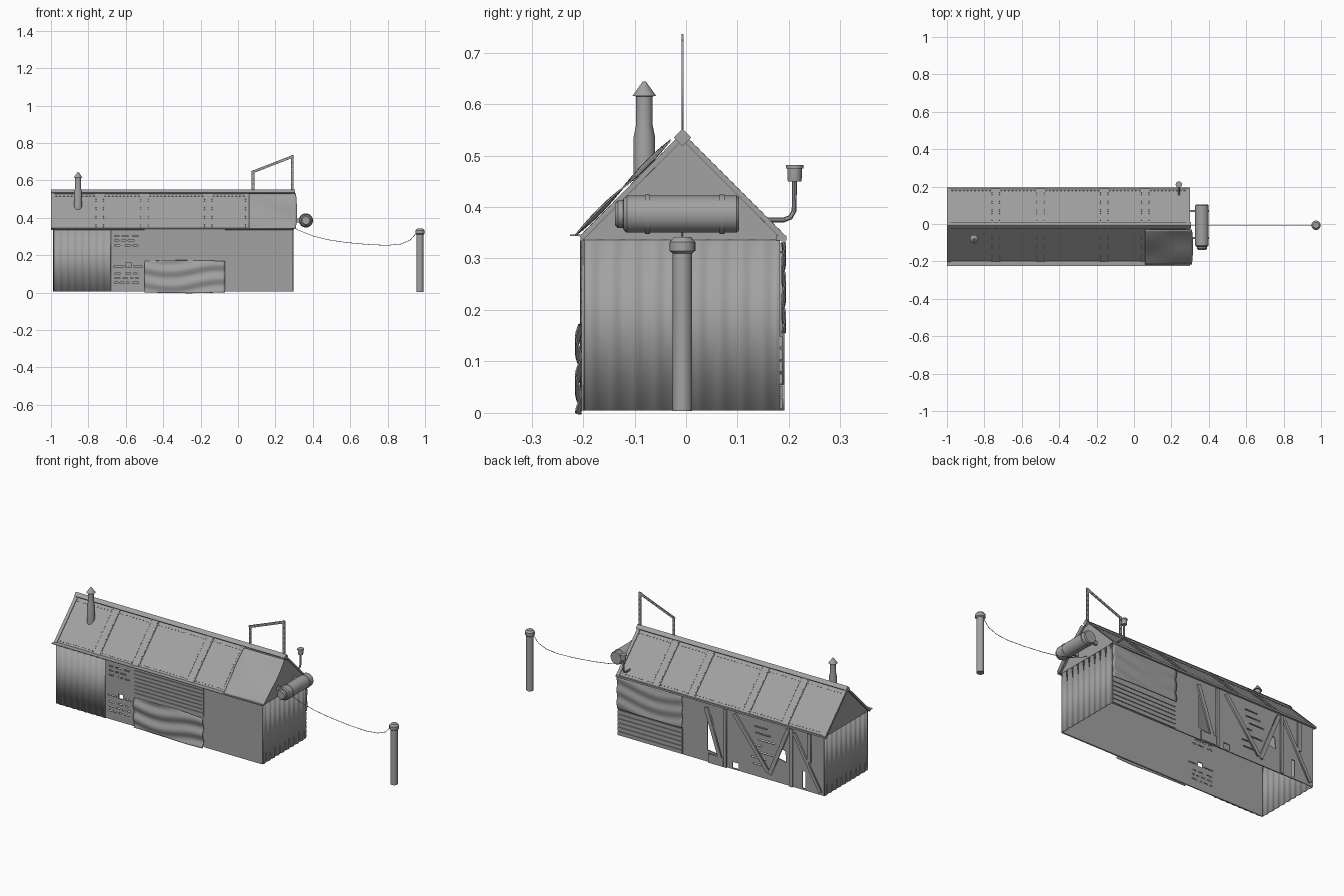
import bpy, bmesh, random
from math import pi, sin, cos
from mathutils import Matrix, Vector, Euler

cube = bpy.data.objects.get("Cube")
if cube:
    bpy.data.objects.remove(cube)
rng = random.Random(4)

grey = bpy.data.materials.new("weathered grey")
grey.use_nodes = True
TONE = (0.36, 0.36, 0.36, 1)
grey.diffuse_color = TONE
grey.node_tree.nodes["Principled BSDF"].inputs["Base Color"].default_value = TONE

FACING_Y = Euler((pi / 2, 0, 0))
FACING_X = Euler((pi / 2, 0, pi / 2))
smooth = []


def add(name, mesh):
    obj = bpy.data.objects.new(name, mesh)
    bpy.context.collection.objects.link(obj)
    mesh.materials.clear()
    mesh.materials.append(grey)
    return obj


def finish(name, bm):
    bmesh.ops.recalc_face_normals(bm, faces=bm.faces)
    mesh = bpy.data.meshes.new(name)
    bm.to_mesh(mesh)
    bm.free()
    return add(name, mesh)


def boxes(name, items, matrix=Matrix()):
    bm = bmesh.new()
    for centre, size in items:
        place = matrix @ Matrix.Translation(centre) @ Matrix.Diagonal((*size, 1))
        bmesh.ops.create_cube(bm, size=1, matrix=place)
    return finish(name, bm)


def from_curve(name, curve):
    temp = bpy.data.objects.new(name, curve)
    bpy.context.collection.objects.link(temp)
    deps = bpy.context.evaluated_depsgraph_get()
    mesh = bpy.data.meshes.new_from_object(temp.evaluated_get(deps))
    bpy.data.objects.remove(temp)
    return add(name, mesh)


def spline(curve, points, cyclic):
    s = curve.splines.new("POLY")
    s.points.add(len(points) - 1)
    for p, co in zip(s.points, points):
        p.co = (*co, 0, 1) if len(co) == 2 else (*co, 1)
    s.use_cyclic_u = cyclic


def plate(name, loops, loc, turn=FACING_Y, thick=0.006):
    """Flat board: the first loop is the outline, the others are holes."""
    curve = bpy.data.curves.new(name, "CURVE")
    curve.dimensions = "2D"
    curve.fill_mode = "BOTH"
    curve.extrude = thick / 2
    for loop in loops:
        spline(curve, loop, True)
    obj = from_curve(name, curve)
    obj.location, obj.rotation_euler = loc, turn
    return obj


def tube(name, points, radius):
    curve = bpy.data.curves.new(name, "CURVE")
    curve.dimensions = "3D"
    curve.bevel_depth, curve.bevel_resolution = radius, 3
    curve.use_fill_caps = True
    spline(curve, points, False)
    smooth.append(from_curve(name, curve))


def lathe(name, profile, loc, turn=(0, 0, 0)):
    bm = bmesh.new()
    verts = [bm.verts.new((r, 0, z)) for r, z in profile]
    edges = [bm.edges.new(pair) for pair in zip(verts, verts[1:])]
    bmesh.ops.spin(bm, geom=verts + edges, axis=(0, 0, 1), cent=(0, 0, 0),
                   angle=2 * pi, steps=24, use_merge=True)
    bmesh.ops.remove_doubles(bm, verts=bm.verts, dist=0.0001)
    obj = finish(name, bm)
    obj.location, obj.rotation_euler = loc, turn
    smooth.append(obj)


def sheet(name, fn, nu, nv):
    """Bent metal sheet from a function of u and v in 0..1."""
    bm = bmesh.new()
    rows = [[bm.verts.new(fn(i / nu, j / nv)) for i in range(nu + 1)] for j in range(nv + 1)]
    for a, b in zip(rows, rows[1:]):
        for i in range(nu):
            bm.faces.new((a[i], a[i + 1], b[i + 1], b[i]))
    obj = finish(name, bm)
    mod = obj.modifiers.new("thickness", "SOLIDIFY")
    mod.thickness, mod.offset = 0.003, 0
    smooth.append(obj)


def rect(x0, z0, x1, z1):
    return [(x0, z0), (x1, z0), (x1, z1), (x0, z1)]


def bar(p, q, width):
    p, q = Vector(p), Vector(q)
    side = (q - p).orthogonal().normalized() * width / 2
    return [tuple(v) for v in (p + side, q + side, q - side, p - side)]


LEFT_END, RIGHT_END, FLOOR, TOP = -0.985, 0.293, 0.005, 0.336
FRONT, BACK, MID = -0.197, 0.18, -0.007
outline = rect(LEFT_END, FLOOR, RIGHT_END, TOP)

# Front wall with broken slots between the boards
slots = [rect(-0.6, 0.135, -0.572, 0.16)]
for z in (0.05, 0.075, 0.1, 0.25, 0.275, 0.3):
    x = -0.66
    while x < -0.54:
        length = rng.uniform(0.012, 0.035)
        slots.append(rect(x, z, x + length, z + 0.006))
        x += length + rng.uniform(0.01, 0.03)
slots += [rect(-0.665, 0.138, -0.61, 0.143), rect(-0.56, 0.138, -0.51, 0.143)]
plate("front_wall", [outline] + slots, (0, FRONT, 0))
sheet("front_ribbed_sheet", lambda u, v: (-0.985 + 0.305 * u, -0.202 + 0.002 * sin(u * 16 * pi),
                                          FLOOR + 0.33 * v), 96, 1)
boxes("front_planks", [((-0.285, -0.202, 0.185 + 0.021 * i), (0.43, 0.005, 0.018)) for i in range(8)])
boxes("front_plain_panel", [((0.111, -0.201, 0.17), (0.364, 0.004, 0.33))])
sheet("front_buckled_sheet", lambda u, v: (
    -0.5 + 0.43 * u, -0.209 + 0.005 * sin(v * 4.5 * pi + 1.5 * sin(u * 5)),
    0.002 + 0.166 * v + 0.01 * sin(u * pi) * (v - 0.5)), 30, 24)

# Back wall with missing boards
gaps = [[(-0.26, 0.27), (-0.285, 0.27), (-0.345, 0.06), (-0.26, 0.07)],
        rect(-0.455, 0.012, -0.415, 0.045),
        [(-0.7, 0.14), (-0.75, 0.13), (-0.745, 0.19), (-0.715, 0.2)],
        rect(-0.87, 0.015, -0.85, 0.11)]
for i in range(7):
    start = rng.uniform(-0.68, -0.58)
    z = 0.07 + 0.035 * i
    gaps.append(rect(start, z, start + rng.uniform(0.06, 0.12), z + 0.006))
plate("back_wall", [outline] + gaps, (0, BACK, 0))
braces = {
    "leaning_board": ((-0.255, 0.31), (-0.355, 0.01), 0.022),
    "door_post_near": ((-0.375, FLOOR), (-0.375, 0.33), 0.016),
    "door_post_far": ((-0.785, FLOOR), (-0.785, 0.33), 0.016),
    "door_brace_long": ((-0.43, 0.32), (-0.64, 0.05), 0.022),
    "door_brace_short": ((-0.65, 0.04), (-0.765, 0.32), 0.022),
    "corner_brace": ((-0.8, 0.31), (-0.965, 0.02), 0.018),
    "loose_upright": ((-0.895, 0.17), (-0.895, 0.33), 0.02),
    "sill_board": ((-0.27, 0.03), (-0.365, 0.03), 0.05),
}
for name, (p, q, width) in braces.items():
    plate("back_" + name, [bar(p, q, width)], (0, 0.187, 0), thick=0.009)
boxes("back_planks", [((0.092, 0.185, 0.018 + 0.024 * i), (0.4, 0.005, 0.02)) for i in range(6)])
sheet("back_buckled_sheet", lambda u, v: (
    -0.11 + 0.405 * u, 0.19 + 0.003 * sin(v * 5 * pi + 2 * sin(u * 4)), 0.155 + 0.178 * v), 24, 24)

# Ribbed end walls and gables
for side, x in (("left", 0.293), ("right", -0.985)):
    sheet(side + "_end_wall", lambda u, v: (
        x + 0.0025 * sin(u * 18 * pi), FRONT + (BACK - FRONT) * u, FLOOR + 0.331 * v), 72, 1)
    plate(side + "_gable", [[(-0.2, TOP), (0.187, TOP), (MID, 0.53)]], (x, 0, 0), FACING_X)

# Roof slopes with seam battens and rows of rivets
for side, eave in (("front", -0.202), ("back", 0.19)):
    ridge = Vector((0, MID, 0.535))
    down = Vector((0, eave, 0.338)) - ridge
    length = down.length
    down.normalize()
    normal = Vector((0, -down.z, abs(down.y))) if eave > 0 else Vector((0, down.z, -down.y))
    slope = Matrix((Vector((1, 0, 0)), down, normal)).transposed().to_4x4()
    slope.translation = ridge
    boxes(side + "_roof", [((-0.35, length / 2, 0), (1.3, length, 0.006))], slope)
    seams = (-0.74, -0.5, -0.16, 0.06)
    strips = [((x, length / 2, 0.004), (0.05, length - 0.01, 0.003)) for x in seams]
    strips += [((x, length / 2, 0.004), (0.018, length, 0.006)) for x in (-0.99, 0.29)]
    boxes(side + "_roof_seams", strips, slope)
    rivets = [((x + dx, 0.02 + 0.016 * i, 0.006), (0.005, 0.008, 0.003))
              for x in seams for dx in (-0.02, 0.02) for i in range(16)]
    rivets += [((-0.97 + 0.02 * i, u, 0.004), (0.009, 0.004, 0.003))
               for i in range(63) for u in (0.03, length - 0.02)]
    boxes(side + "_roof_rivets", rivets, slope)
boxes("ridge_cap", [((0, 0, 0), (1.305, 0.024, 0.024))],
      Matrix.Translation((-0.3475, MID, 0.535)) @ Matrix.Rotation(pi / 4, 4, "X"))
boxes("eaves_boards", [((-0.35, -0.21, 0.345), (1.3, 0.03, 0.003)),
                       ((-0.35, 0.185, 0.34), (1.3, 0.02, 0.01))])
sheet("loose_roof_sheet", lambda u, v: (
    0.06 + 0.25 * u + 0.008 * sin(v * pi) * (u - 0.3), -0.03 - 0.185 * v,
    0.53 - 0.185 * v + 0.006 * sin(v * 2 * pi) * cos(u * 4)), 20, 20)

# Chimney
lathe("chimney", [(0, 0.43), (0.021, 0.43), (0.021, 0.535), (0.016, 0.56), (0.016, 0.615),
                  (0.023, 0.616), (0.003, 0.644), (0, 0.644)], (-0.855, -0.081, 0))

# Perforated bracket on the ridge
arms = {"short_post": ((0.08, 0.54), (0.08, 0.648)), "tall_post": ((0.29, 0.54), (0.29, 0.735)),
        "slanted_bar": ((0.073, 0.643), (0.297, 0.73))}
for name, (p, q) in arms.items():
    p, q = Vector(p), Vector(q)
    count = int((q - p).length / 0.025)
    holes = []
    for i in range(count):
        c = p.lerp(q, (i + 0.5) / count)
        holes.append([(c.x + 0.003 * cos(a * pi / 4), c.y + 0.003 * sin(a * pi / 4)) for a in range(8)])
    plate("bracket_" + name, [bar(p, q, 0.014)] + holes, (0, MID, 0), thick=0.004)

# Tank on the left end
lathe("tank", [(0, -0.103), (0.032, -0.103), (0.036, -0.098), (0.036, 0.115), (0.031, 0.121),
               (0.027, 0.122), (0.027, 0.132), (0.021, 0.138), (0, 0.138)], (0.363, 0, 0.386), FACING_Y)
for name, y in (("front", -0.075), ("back", 0.07)):
    lathe("tank_strap_" + name, [(0.036, -0.005), (0.038, -0.005), (0.038, 0.005), (0.036, 0.005)],
          (0.363, y, 0.386), FACING_Y)
    boxes("tank_mount_" + name, [((0.31, y, 0.386), (0.05, 0.012, 0.02))])

# Vent pipe from the back slope
tube("vent_pipe", [(0.24, 0.14, 0.375), (0.24, 0.19, 0.375), (0.24, 0.203, 0.38),
                   (0.24, 0.21, 0.393), (0.24, 0.211, 0.455)], 0.005)
lathe("vent_cup", [(0, 0.449), (0.013, 0.45), (0.014, 0.456), (0.014, 0.475), (0.017, 0.475),
                   (0.017, 0.482), (0, 0.482)], (0.24, 0.211, 0))

# Pole and its sagging wire
lathe("pole", [(0, 0.004), (0.019, 0.004), (0.019, 0.31), (0.025, 0.315), (0.025, 0.332),
               (0.016, 0.342), (0, 0.342)], (0.973, MID, 0))
tube("wire", [(0.295, MID, 0.35), (0.32, MID, 0.335), (0.4, MID, 0.303), (0.48, MID, 0.283),
              (0.58, MID, 0.268), (0.7, MID, 0.257), (0.8, MID, 0.253), (0.87, MID, 0.26),
              (0.92, MID, 0.28), (0.955, MID, 0.32)], 0.0015)

bpy.ops.object.select_all(action="DESELECT")
for obj in smooth:
    obj.select_set(True)
bpy.context.view_layer.objects.active = smooth[0]
bpy.ops.object.shade_smooth_by_angle()
